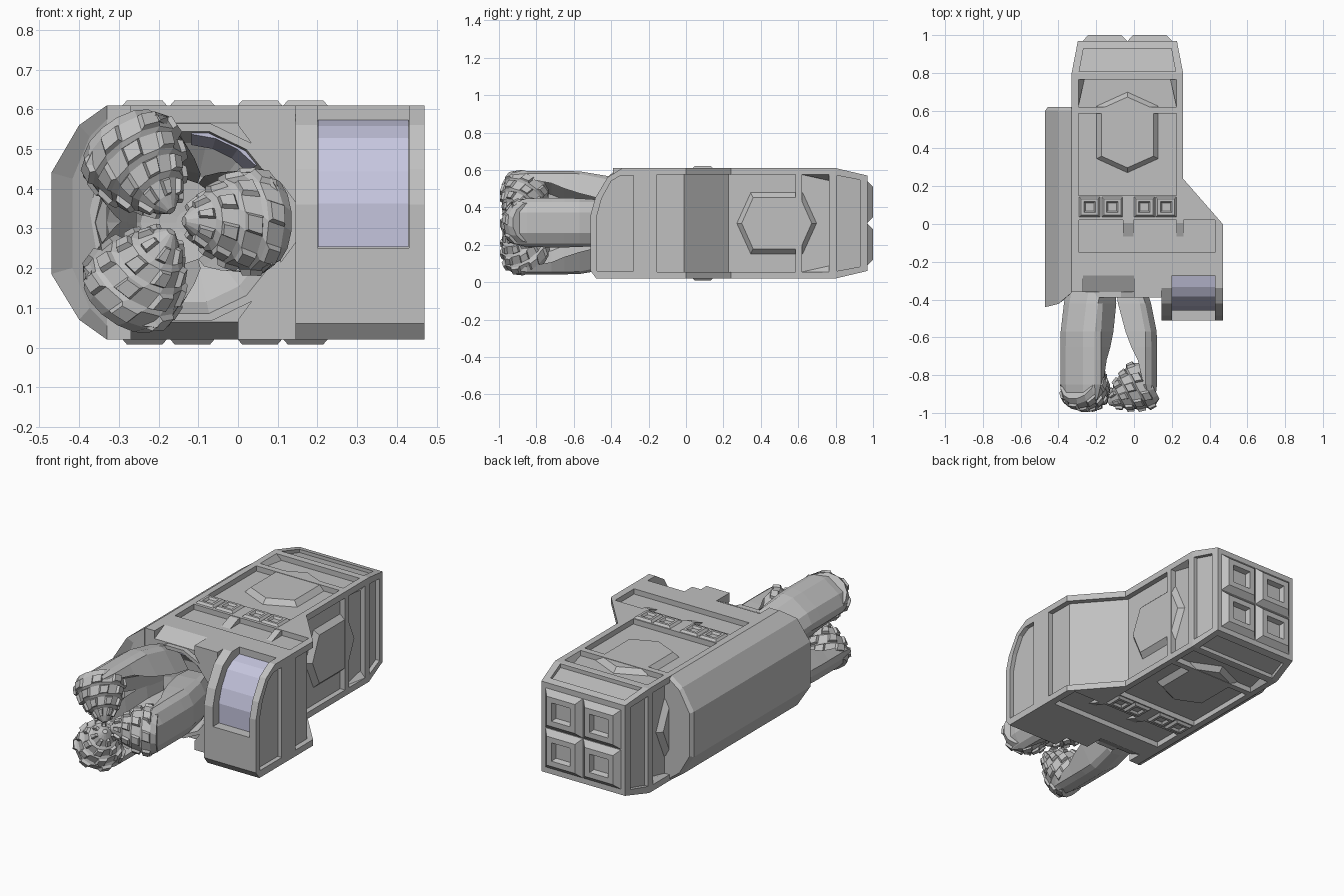
import bpy, bmesh, math
from mathutils import Matrix, Vector

if "Cube" in bpy.data.objects:
    bpy.data.objects.remove(bpy.data.objects["Cube"])


def material(name, rgb):
    m = bpy.data.materials.new(name)
    m.diffuse_color = (*rgb, 1)
    m.use_nodes = True
    m.node_tree.nodes["Principled BSDF"].inputs["Base Color"].default_value = m.diffuse_color
    return m


GREY = material("hull_grey", (0.53, 0.53, 0.53))
GLASS = material("pale_violet_glass", (0.56, 0.56, 0.73))
CX, CZ, H = -0.035, 0.315, 0.295      # square hull section: centre and half width
AX, AZ = -.125, .315                  # claw socket axis


def finish(bm, name, mat=GREY):
    bmesh.ops.recalc_face_normals(bm, faces=bm.faces)
    me = bpy.data.meshes.new(name)
    bm.to_mesh(me)
    bm.free()
    me.materials.append(mat)
    ob = bpy.data.objects.new(name, me)
    bpy.context.collection.objects.link(ob)
    return ob


def loft(bm, rings, cap=True):
    """Skin a list of equally long closed rings of points."""
    vs = [[bm.verts.new(p) for p in r] for r in rings]
    n = len(rings[0])
    for a, b in zip(vs, vs[1:]):
        for i in range(n):
            bm.faces.new((a[i], a[(i + 1) % n], b[(i + 1) % n], b[i]))
    if cap:
        bm.faces.new(vs[0][::-1])
        bm.faces.new(vs[-1])


def prism(bm, pts, axis, lo, hi):
    """Extrude a 2D outline along the x, y or z axis."""
    put = {"x": lambda p, d: (d, p[0], p[1]), "y": lambda p, d: (p[0], d, p[1]),
           "z": lambda p, d: (p[0], p[1], d)}[axis]
    loft(bm, [[put(p, d) for p in pts] for d in (lo, hi)])


def rect(a, b, c, d):
    return [(a, c), (b, c), (b, d), (a, d)]


def circle(r, y, n=14):
    return [(AX + r * math.cos(2 * math.pi * i / n), y, AZ + r * math.sin(2 * math.pi * i / n))
            for i in range(n)]


def side(angle):
    """Frame whose local z = H lies on one of the four hull sides."""
    return Matrix.Translation((CX, 0, CZ)) @ Matrix.Rotation(math.radians(angle), 4, "Y")


def stack(bm, M, layers):
    """Loft (outline, height) layers in the local frame of a hull side."""
    loft(bm, [[M @ Vector((u, y, h)) for u, y in pts] for pts, h in layers])


def cut(ob, bm):
    cutter = finish(bm, "cutter")
    mod = ob.modifiers.new("cut", "BOOLEAN")
    mod.object, mod.operation, mod.solver = cutter, "DIFFERENCE", "EXACT"
    bpy.context.view_layer.objects.active = ob
    bpy.ops.object.modifier_apply(modifier=mod.name)
    bpy.data.objects.remove(cutter)


# Main hull with its recessed panels
bm = bmesh.new()
prism(bm, [(-.33, -.36), (.145, -.36), (.145, -.25), (.47, -.25), (.47, 0),
           (.26, .24), (.26, .8), (-.33, .8)], "z", .02, .61)
hull = finish(bm, "main_hull")
bm = bmesh.new()
for a in (0, 90, 180, 270):
    M = side(a)
    if a != 90:
        r = rect(-.26, .26, .15, .585)
        stack(bm, M, [(r, H - .03), (r, H + .05)])
    floor = [(-.26, .62), (.26, .62), (.228, .765), (-.228, .765)]
    r = rect(-.26, .26, .62, .765)
    stack(bm, M, [(floor, H - .03), (r, H), (r, H + .05)])
for lo, hi in ((.58, .7), (-.05, .05)):
    prism(bm, rect(-.29, .43, -.15, .02), "z", lo, hi)
# one long recess wraps round the slanted shoulder on the right
prism(bm, [(.44, -.155), (.44, -.012), (.23, .228), (.23, .585), (.6, .585), (.6, -.155)],
      "z", .055, .575)
cut(hull, bm)
# bevelled mouth above and below the claw, and the socket bore
for s in (1, -1):
    bm = bmesh.new()
    prism(bm, [(-.27, CZ + s * .296), (-.38, CZ + s * .24), (-.38, CZ + s * .4),
               (-.27, CZ + s * .4)], "x", -.27, 0)
    cut(hull, bm)
bm = bmesh.new()
loft(bm, [circle(.235, -.5), circle(.235, -.21)])
cut(hull, bm)

# Tapered tail with one recess per side
bm = bmesh.new()
stack(bm, Matrix.Translation((CX, 0, CZ)) @ Matrix.Rotation(-math.pi / 2, 4, "X"),
      [(rect(-H, H, -H, H), .8), (rect(-.262, .262, -.255, .255), .97)])
tail = finish(bm, "tapered_tail")
bm = bmesh.new()
for a in (0, 90, 180, 270):
    M = side(a)
    ring = lambda y, w, h: [M @ Vector(p) for p in
                            ((-w, y, h - .022), (w, y, h - .022), (w, y, .4), (-w, y, .4))]
    loft(bm, [ring(.808, .255, .293), ring(.93, .232, .268)])
cut(tail, bm)


def hexagon(g):
    return [(0, .27 + g), (.165 - g, .345 + g / 2), (.165 - g, .625 - g / 2), (0, .70 - g),
            (-.165 + g, .625 - g / 2), (-.165 + g, .345 + g / 2)]


def button(bm, M, u, v, w, d, z, rise, bevel=.012, lip=.014):
    """Raised pad with bevelled edge and sunken centre."""
    def r(k):
        return rect(u - w + k, u + w - k, v - d + k, v + d - k)
    stack(bm, M, [(r(0), z), (r(bevel), z + rise), (r(bevel + lip), z + rise),
                  (r(bevel + lip + .008), z + .002)])


# Hexagonal armour plates on all four sides
bm = bmesh.new()
for a in (0, 90, 180, 270):
    stack(bm, side(a), [(hexagon(0), H - .032), (hexagon(.028), H - .002)])
finish(bm, "hexagon_plates")

# Small square pads and wedge ribs, top and bottom
bm = bmesh.new()
for a in (0, 180):
    s = 1 if a == 0 else -1
    for x in (-.235, -.115, .055, .17):
        button(bm, side(a), (x - CX) * s, .09, .057, .055, H - .002, .014)
    for x, w in ((-.03, .028), (.243, .018)):
        u = (x - CX) * s
        stack(bm, side(a), [(rect(u - w, u + w, -.07, .022), H - .031),
                            (rect(u - w, u + w, .005, .022), H - .002)])
finish(bm, "square_pads")

# Four square engine nozzles on the back
bm = bmesh.new()
back = Matrix.Translation((CX, 0, CZ)) @ Matrix.Rotation(-math.pi / 2, 4, "X")
for u in (-.119, .119):
    for v in (-.113, .113):
        button(bm, back, u, v, .118, .112, .969, .031, .03, .03)
finish(bm, "engine_nozzles")

# Faceted side pod with a slanted front rim
bm = bmesh.new()
pod = [(-.33, .61), (-.40, .56), (-.47, .44), (-.47, .185), (-.40, .07), (-.33, .02)]
lead = lambda x: -.44 + max(0, x + .42) * .85
loft(bm, [[(-.33 + (x + .33) * .62, lead(x) + .04 * (-.33 - x) / .14, CZ + (z - CZ) * .88)
           for x, z in pod],
          [(x, lead(x), z) for x, z in pod],
          [(x, .60, z) for x, z in pod],
          [(-.33 + (x + .33) * .9, .62, CZ + (z - CZ) * .95) for x, z in pod]])
finish(bm, "side_pod")

# Cabin nose: rounded profile, window notch and side recess
front = [(-.48, .02), (-.51, .06), (-.51, .36), (-.485, .45), (-.42, .56), (-.34, .61)]
glass = [(-.455, .25), (-.455, .36), (-.43, .44), (-.38, .525), (-.33, .555), (-.272, .57)]
bm = bmesh.new()
prism(bm, front + [(-.25, .61), (-.25, .02)], "x", .145, .47)
nose = finish(bm, "cabin_nose")
bm = bmesh.new()
prism(bm, glass + [(-.272, .7), (-.6, .7), (-.6, .25)], "x", .20, .43)
prism(bm, [(-.475, .06), (-.475, .36), (-.45, .45), (-.40, .54), (-.35, .57),
           (-.28, .57), (-.28, .06)], "x", .445, .55)
cut(nose, bm)

# Curved cabin window
bm = bmesh.new()
loft(bm, [[(x, y - .004, z + .003) for y, z in glass] + [(x, -.28, .3)] for x in (.201, .429)])
finish(bm, "cabin_window", GLASS)

# Angled cheeks closing the hull front around the claw
bm = bmesh.new()
for s in (1, -1):
    loft(bm, [[(x, y, CZ + s * z) for x, z in ((0, .245), (.145, .05), (.145, .295), (0, .295))]
              for y in (-.39, -.35)])
finish(bm, "front_cheeks")

# Claw socket: faceted bowl sunk into the hull front
bm = bmesh.new()
loft(bm, [circle(r, y) for y, r in ((-.215, .25), (-.39, .255), (-.39, .235), (-.31, .205),
                                    (-.25, .12), (-.24, .03))])
finish(bm, "claw_socket")

# Pale lamp strip inside the socket
bm = bmesh.new()
arc = [math.radians(d) for d in (40, 56, 72, 88)]
loft(bm, [[(AX + r * math.cos(t), y, AZ + r * math.sin(t))
           for r, y in ((.195, -.31), (.222, -.378), (.24, -.378), (.215, -.31))] for t in arc])
finish(bm, "socket_lamp", GLASS)

# Three claw arms, each ending in a studded grinding head
for k, deg in enumerate((0, 125, 235)):
    a = math.radians(deg)
    er = Vector((math.cos(a), 0, math.sin(a)))
    et = Vector((-math.sin(a), 0, math.cos(a)))
    C = Vector((-.15, 0, .318))
    grow = 0 if k == 0 else .018

    # Trough-shaped arm: y, outer radius, inner radius, half width
    bm = bmesh.new()
    rings = []
    for y, ro, ri, w in ((-.30, .20, .05, .10), (-.42, .24, .065, .12), (-.57, .27, .105, .13),
                         (-.65, .272, .135, .132), (-.72, .272, .17, .132),
                         (-.85, .272, .20, .13), (-.93, .262, .235, .11)):
        ro += grow
        sec = [(ro, .055), (ro - .03, .11), (ro - .06 if ri < ro - .07 else ri, w), (ri, w * .95),
               (min(ri + .06, ro - .02), w * .5)]
        sec += [(r, -t) for r, t in reversed(sec)]
        rings.append([C + er * r + et * t + Vector((0, y, 0)) for r, t in sec])
    loft(bm, rings)
    finish(bm, f"claw_arm_{k + 1}")

    # Dome leaning inwards, with alternate facets pulled out as studs
    bm = bmesh.new()
    axis = (er * -.87 + Vector((0, -.47, 0))).normalized()
    up = axis.cross(et)
    base = C + er * (.225 + grow) + Vector((0, -.835, 0))
    n = 14
    loft(bm, [[base + axis * t + (et * math.cos(2 * math.pi * (i + j * .25) / n)
               + up * math.sin(2 * math.pi * (i + j * .25) / n)) * r for i in range(n)]
              for j, (t, r) in enumerate(((-.01, .11), (.02, .125), (.065, .126), (.075, .116),
                                          (.12, .106), (.13, .093), (.17, .076), (.18, .06),
                                          (.215, .037), (.24, .012)))])
    bmesh.ops.recalc_face_normals(bm, faces=bm.faces)
    bm.faces.ensure_lookup_table()
    studs = [f for f in bm.faces if len(f.verts) == 4
             and (f.index // n) in (1, 3, 5, 7) and (f.index % n + f.index // n // 2) % 2 == 0]
    out = bmesh.ops.extrude_discrete_faces(bm, faces=studs)["faces"]
    for f in out:
        f.normal_update()
        mid, nor = f.calc_center_median(), f.normal.copy()
        for v in f.verts:
            v.co = mid + (v.co - mid) * .8 + nor * .014
    finish(bm, f"grinding_head_{k + 1}")
